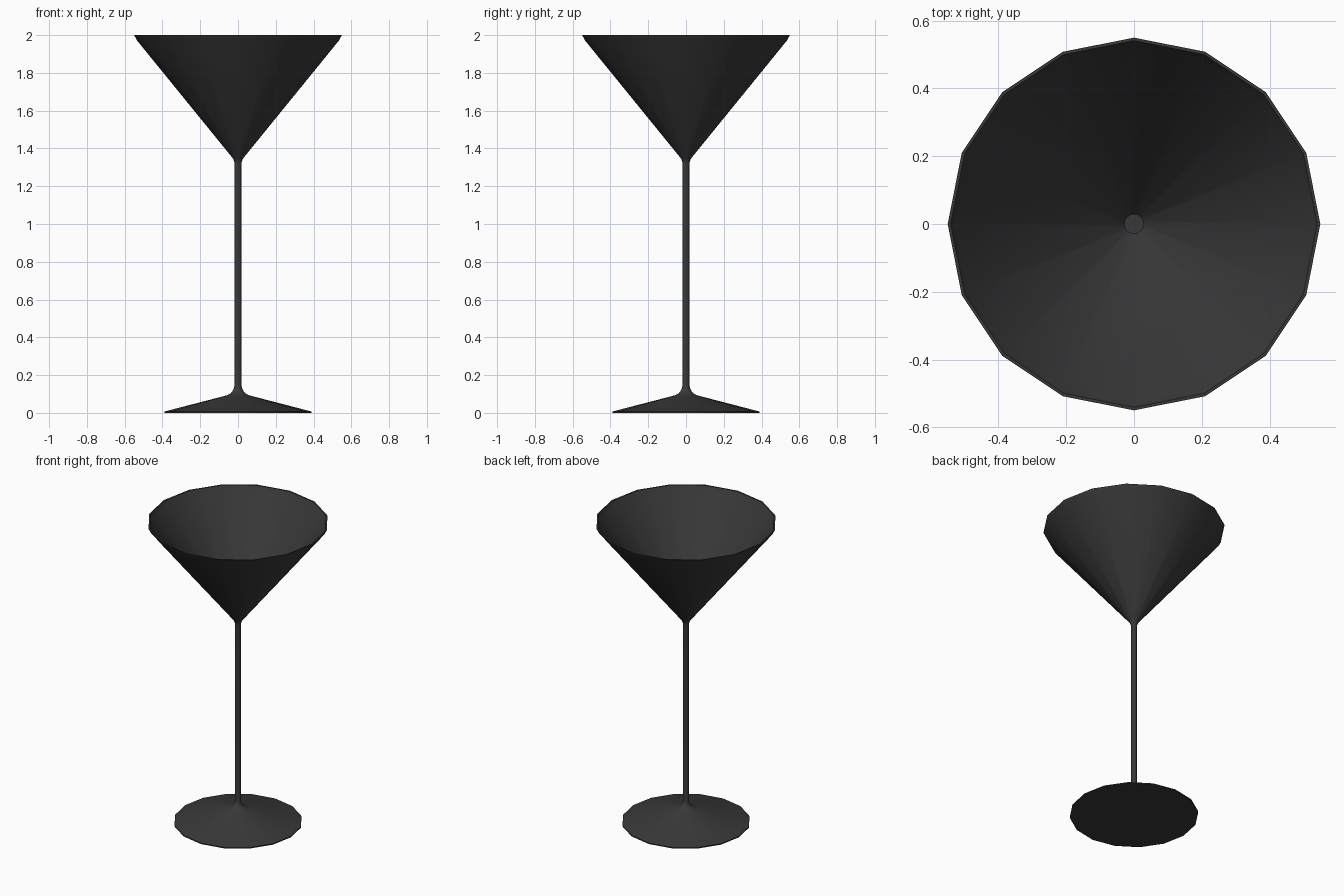
import bpy, bmesh, math

if "Cube" in bpy.data.objects:
    bpy.data.objects.remove(bpy.data.objects["Cube"])

SIDES = 16

dark = bpy.data.materials.new("dark_glass")
dark.diffuse_color = (0.04, 0.04, 0.04, 1)
dark.use_nodes = True
dark.node_tree.nodes["Principled BSDF"].inputs["Base Color"].default_value = dark.diffuse_color


def lathe(name, profile):
    """Revolve an (r, z) profile around z into a smooth-shaded solid."""
    bm = bmesh.new()
    verts = [bm.verts.new((r, 0, z)) for r, z in profile]
    edges = [bm.edges.new(pair) for pair in zip(verts, verts[1:])]
    bmesh.ops.spin(bm, geom=verts + edges, cent=(0, 0, 0), axis=(0, 0, 1),
                   angle=math.tau, steps=SIDES)
    bmesh.ops.remove_doubles(bm, verts=bm.verts, dist=1e-4)
    bmesh.ops.recalc_face_normals(bm, faces=bm.faces)
    mesh = bpy.data.meshes.new(name)
    bm.to_mesh(mesh)
    bm.free()
    mesh.materials.append(dark)
    obj = bpy.data.objects.new(name, mesh)
    bpy.context.collection.objects.link(obj)
    bpy.ops.object.select_all(action='DESELECT')
    obj.select_set(True)
    bpy.context.view_layer.objects.active = obj
    bpy.ops.object.shade_smooth_by_angle(angle=math.radians(35))
    return obj


def fillet(cx, cz, radius, start, end, steps=4):
    """Arc points for the soft blends at the two ends of the stem."""
    pts = []
    for i in range(steps + 1):
        a = math.radians(start + (end - start) * i / steps)
        pts.append((cx + radius * math.cos(a), cz + radius * math.sin(a)))
    return pts


foot = [(0, 0), (0.39, 0), (0.39, 0.007)]
lower_blend = fillet(0.078, 0.15, 0.06, 255, 180)   # foot into stem
upper_blend = fillet(0.078, 1.315, 0.06, 180, 141)  # stem into bowl
bowl_outside = [(0.535, 1.972), (0.55, 2.0)]
bowl_inside = [(0.541, 2.0), (0.527, 1.974), (0.029, 1.366), (0, 1.366)]

# Foot, stem and bowl are one continuous turned piece
lathe("cocktail_glass", foot + lower_blend + upper_blend + bowl_outside + bowl_inside)
